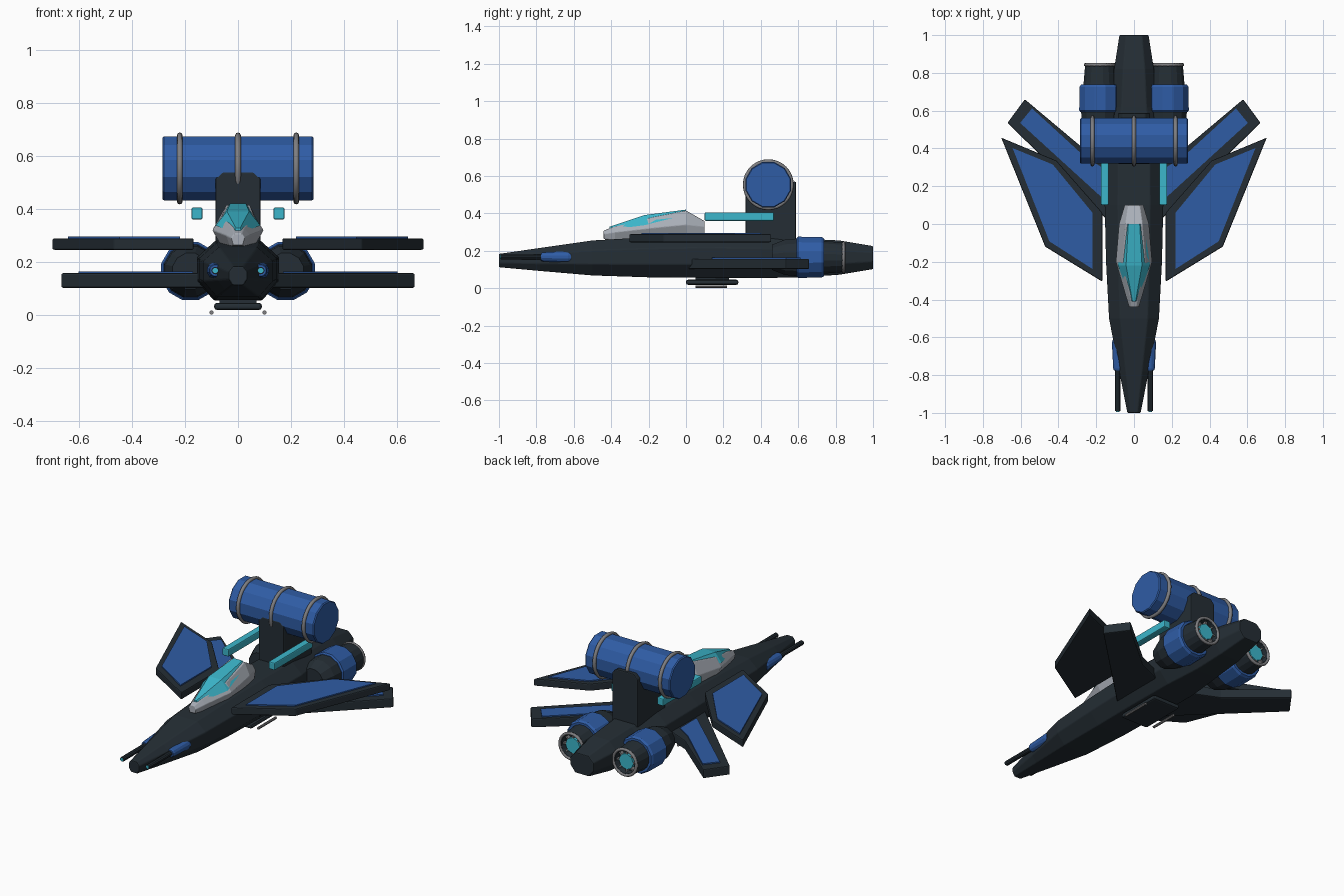
import bpy, bmesh, math
from mathutils import Matrix, Vector

if "Cube" in bpy.data.objects:
    bpy.data.objects.remove(bpy.data.objects["Cube"])


def material(name, rgb):
    m = bpy.data.materials.new(name)
    m.diffuse_color = (*rgb, 1)
    m.use_nodes = True
    m.node_tree.nodes["Principled BSDF"].inputs["Base Color"].default_value = m.diffuse_color
    return m


DARK = material("dark hull", (0.018, 0.027, 0.035))
BLUE = material("blue paint", (0.028, 0.107, 0.376))
CYAN = material("cyan glow", (0.045, 0.47, 0.60))
PALE = material("pale grey", (0.40, 0.43, 0.48))
STEEL = material("steel grey", (0.21, 0.21, 0.22))


def finish(bm, name, mat, bevel=0.0, smooth=False):
    bmesh.ops.recalc_face_normals(bm, faces=bm.faces)
    me = bpy.data.meshes.new(name)
    bm.to_mesh(me)
    bm.free()
    ob = bpy.data.objects.new(name, me)
    bpy.context.collection.objects.link(ob)
    me.materials.append(mat)
    if smooth:
        for p in me.polygons:
            p.use_smooth = True
    if bevel:
        b = ob.modifiers.new("edge bevel", 'BEVEL')
        b.width, b.segments = bevel, 2
    return ob


def skin(name, rings, mat, bevel=0.0):
    """Bridge closed rings of points and cap both ends."""
    bm = bmesh.new()
    rows = [[bm.verts.new(p) for p in r] for r in rings]
    n = len(rows[0])
    for a, b in zip(rows, rows[1:]):
        for i in range(n):
            bm.faces.new((a[i], a[(i + 1) % n], b[(i + 1) % n], b[i]))
    bm.faces.new(rows[0])
    bm.faces.new(rows[-1])
    return finish(bm, name, mat, bevel)


def loft(name, sections, mat, bevel=0.0):
    """sections: (y, half profile from top to bottom), mirrored in x."""
    rings = []
    for y, half in sections:
        rings.append([(x, y, z) for x, z in half] +
                     [(-x, y, z) for x, z in reversed(half)])
    return skin(name, rings, mat, bevel)


def slab(name, outline, z0, z1, side, mat, bevel=0.0):
    return skin(name, [[(side * x, y, z) for x, y in outline] for z in (z0, z1)], mat, bevel)


def turned(name, centre, stations, mat, n=12, axis='Y', bevel=0.0):
    """Lathed tube along an axis; stations are (position, radius)."""
    rings = []
    for t, r in stations:
        ring = []
        for i in range(n):
            a = 2 * math.pi * (i + 0.5) / n
            u, v = r * math.cos(a), r * math.sin(a)
            p = (u, t, v) if axis == 'Y' else (t, u, v)
            ring.append(Vector(centre) + Vector(p))
        rings.append(ring)
    return skin(name, rings, mat, bevel)


def box(name, lo, hi, mat, bevel=0.0):
    x0, y0, z0 = lo
    x1, y1, z1 = hi
    return skin(name, [[(x0, y0, z), (x1, y0, z), (x1, y1, z), (x0, y1, z)]
                       for z in (z0, z1)], mat, bevel)


def torus(name, centre, major, minor, axis, mat):
    bm = bmesh.new()
    N, M = 32, 8
    rows = []
    for i in range(N):
        a = 2 * math.pi * i / N
        row = []
        for j in range(M):
            b = 2 * math.pi * j / M
            r, t = major + minor * math.cos(b), minor * math.sin(b)
            u, v = r * math.cos(a), r * math.sin(a)
            p = (u, t, v) if axis == 'Y' else (t, u, v)
            row.append(bm.verts.new(Vector(centre) + Vector(p)))
        rows.append(row)
    for i in range(N):
        for j in range(M):
            a, b, k = rows[i], rows[(i + 1) % N], (j + 1) % M
            bm.faces.new((a[j], a[k], b[k], b[j]))
    return finish(bm, name, mat, smooth=True)


# Fuselage: octagonal sections from nose to tail (y, half width, bottom, top)
hull = [(-1.0, 0.035, 0.112, 0.183), (-0.78, 0.078, 0.092, 0.215),
        (-0.5, 0.132, 0.068, 0.255), (-0.2, 0.148, 0.058, 0.272),
        (0.1, 0.155, 0.056, 0.28), (0.4, 0.152, 0.054, 0.275),
        (0.62, 0.12, 0.058, 0.265), (0.82, 0.105, 0.072, 0.255), (1.0, 0.077, 0.102, 0.225)]
loft("fuselage", [(y, [(w * 0.55, t), (w, b + (t - b) * 0.72),
                       (w, b + (t - b) * 0.32), (w * 0.6, b)])
                  for y, w, b, t in hull], DARK, 0.005)

# Cockpit frame and glass
loft("cockpit_frame", [
    (-0.44, [(0.014, 0.308), (0.026, 0.29), (0.018, 0.262)]),
    (-0.38, [(0.022, 0.330), (0.045, 0.30), (0.03, 0.258)]),
    (-0.2, [(0.06, 0.374), (0.097, 0.32), (0.06, 0.255)]),
    (0.0, [(0.045, 0.415), (0.08, 0.34), (0.055, 0.26)]),
    (0.1, [(0.03, 0.358), (0.05, 0.33), (0.04, 0.265)])], PALE, 0.004)
loft("cockpit_glass", [
    (-0.41, [(0.008, 0.328), (0.014, 0.312)]),
    (-0.22, [(0.042, 0.391), (0.085, 0.337)]),
    (0.0, [(0.03, 0.42), (0.052, 0.393)])], CYAN)

# Pylon carrying the transverse drum
loft("drum_pylon", [
    (0.318, [(0.06, 0.54), (0.085, 0.515), (0.085, 0.25)]),
    (0.588, [(0.06, 0.57), (0.085, 0.545), (0.085, 0.25)])], DARK, 0.006)
turned("drum", (0, 0.44, 0.553), [(-0.286, 0.12), (-0.28, 0.125), (0.28, 0.125), (0.286, 0.12)],
       BLUE, 12, 'X')
for x in (-0.22, 0, 0.22):
    torus("drum_band", (x, 0.44, 0.553), 0.125, 0.011, 'X', STEEL)

# Wings with raised blue panels
upper = [(0.168, -0.305), (0.47, -0.12), (0.703, 0.457), (0.41, 0.335), (0.168, 0.06)]
upper_panel = [(0.22, -0.238), (0.448, -0.092), (0.643, 0.402), (0.43, 0.315), (0.22, 0.06)]
lower = [(0.10, -0.02), (0.67, 0.535), (0.578, 0.66), (0.28, 0.41), (0.10, 0.33)]
lower_panel = [(0.17, 0.14), (0.603, 0.535), (0.54, 0.612), (0.265, 0.36), (0.17, 0.3)]

for s, tag in ((1, "right"), (-1, "left")):
    slab(tag + "_upper_wing", upper, 0.245, 0.289, s, DARK, 0.006)
    slab(tag + "_upper_panel", upper_panel, 0.287, 0.296, s, BLUE)
    slab(tag + "_lower_wing", lower, 0.102, 0.157, s, DARK, 0.006)
    slab(tag + "_lower_panel", lower_panel, 0.155, 0.164, s, BLUE)

    # Engine: intake, blue cowl, hollow nozzle, rim and glowing core
    c = (s * 0.18, 0, 0.165)
    turned(tag + "_intake", c, [(0.46, 0.07), (0.53, 0.098), (0.6, 0.104)], DARK)
    turned(tag + "_cowl", c, [(0.592, 0.106), (0.6, 0.114), (0.725, 0.112), (0.738, 0.104)], BLUE)
    turned(tag + "_nozzle", c, [(0.72, 0.092), (0.75, 0.088), (0.845, 0.08),
                                (0.845, 0.068), (0.81, 0.062)], DARK, 16)
    torus(tag + "_nozzle_rim", (c[0], 0.843, c[2]), 0.077, 0.009, 'Y', STEEL)
    turned(tag + "_engine_core", c, [(0.80, 0.046), (0.832, 0.046)], CYAN, 16)
    # Radial vanes around the core
    for k in range(8):
        vane = box(tag + "_nozzle_vane", (0.045, 0.80, -0.005), (0.072, 0.832, 0.005), STEEL)
        vane.data.transform(Matrix.Translation(c) @ Matrix.Rotation(k * math.pi / 4, 4, 'Y'))

    # Long glowing rail beside the pylon
    box(tag + "_rail", (s * 0.155 - 0.021, 0.1, 0.36), (s * 0.155 + 0.021, 0.47, 0.405), CYAN, 0.006)

    # Nose gun: blue housing, barrel and glowing muzzle
    g = (s * 0.086, 0, 0.167)
    turned(tag + "_gun_housing", g, [(-0.775, 0.021), (-0.765, 0.025), (-0.63, 0.032),
                                     (-0.615, 0.028)], BLUE)
    turned(tag + "_gun_barrel", g, [(-0.99, 0.014), (-0.76, 0.014)], DARK, 10)
    turned(tag + "_gun_muzzle", g, [(-0.994, 0.010), (-0.988, 0.010)], CYAN, 10)

    # Belly skid rod
    turned(tag + "_skid_rod", (s * 0.1, 0, 0.008), [(0.05, 0.008), (0.22, 0.008)], STEEL, 8)

# Belly skid plate and its mount
box("belly_plate", (-0.09, 0.0, 0.018), (0.09, 0.28, 0.045), DARK, 0.01)
box("belly_mount", (-0.07, 0.05, 0.035), (0.07, 0.23, 0.07), DARK)
